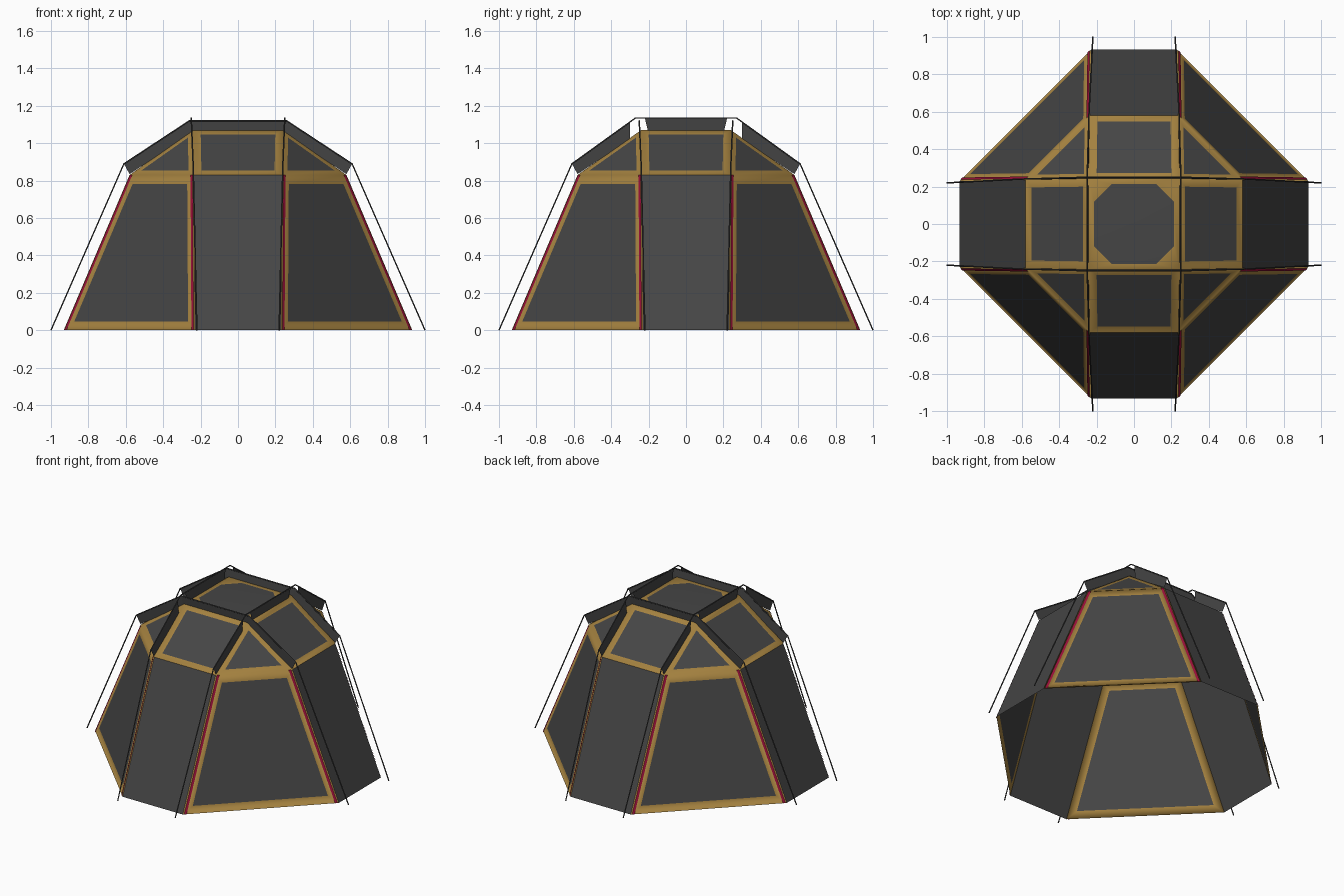
import bpy, bmesh, math
from mathutils import Vector

if "Cube" in bpy.data.objects:
    bpy.data.objects.remove(bpy.data.objects["Cube"])


def material(name, rgb):
    m = bpy.data.materials.new(name)
    m.diffuse_color = (*rgb, 1)
    m.use_nodes = True
    m.node_tree.nodes["Principled BSDF"].inputs["Base Color"].default_value = m.diffuse_color
    return m


GOLD = material("gold_fabric", (0.37, 0.22, 0.05))
DARK = material("dark_fabric", (0.06, 0.06, 0.06))
RED = material("red_zip", (0.32, 0.005, 0.04))
POLE = material("pole_grey", (0.05, 0.05, 0.05))


def add_object(name, data, mat):
    ob = bpy.data.objects.new(name, data)
    data.materials.append(mat)
    bpy.context.collection.objects.link(ob)
    return ob


def quads_object(name, quads, mat):
    me = bpy.data.meshes.new(name)
    verts = [tuple(p) for q in quads for p in q]
    me.from_pydata(verts, [], [tuple(range(i, i + 4)) for i in range(0, len(verts), 4)])
    return add_object(name, me, mat)


def octagon(a, r, z):
    xy = [(a, -r), (r, -a), (r, a), (a, r), (-a, r), (-r, a), (-r, -a), (-a, -r)]
    return [Vector((x, y, z)) for x, y in xy]


# Tent shell: ground ring, eave ring, square roof top, octagonal skylight
base = octagon(0.23, 0.932, 0)
eave = octagon(0.235, 0.58, 0.83)
c, top_z = 0.24, 1.07
corner = [Vector((x, y, top_z)) for x, y in ((c, -c), (c, c), (-c, c), (-c, -c))]

bm = bmesh.new()
vb, ve, vc, vo = [[bm.verts.new(p) for p in ring]
                  for ring in (base, eave, corner, octagon(0.12, 0.213, top_z))]
panels = {0.057: [], 0.05: [], 0.04: [], 0.033: []}
for i in range(8):
    j, k = (i + 1) % 8, i // 2
    wall = bm.faces.new((vb[i], vb[j], ve[j], ve[i]))
    if i % 2:
        panels[0.057].append(wall)
        nk = (k + 1) % 4
        panels[0.04].append(bm.faces.new((ve[i], ve[j], vc[nk], vc[k])))
        bm.faces.new((vc[k], vc[nk], vo[j], vo[i]))
    else:
        panels[0.05].append(wall)
        panels[0.033].append(bm.faces.new((ve[i], ve[j], vc[k])))
        bm.faces.new((vc[k], vo[j], vo[i]))
skylight = bm.faces.new(vo)

# Dark windows are the inset middles of the panels
windows = [f for group in panels.values() for f in group]
for width, group in panels.items():
    bmesh.ops.inset_individual(bm, faces=group, thickness=width, use_even_offset=True)
for f in bm.faces:
    f.smooth = True
for f in windows:
    f.material_index = 1
dome = bmesh.ops.poke(bm, faces=[skylight])
for v in dome["verts"]:
    v.co.z += 0.01
for f in dome["faces"]:
    f.material_index = 1
    f.smooth = True

for name, keep, mat in (("tent_frame_fabric", 0, GOLD), ("tent_window_panels", 1, DARK)):
    part = bm.copy()
    bmesh.ops.delete(part, geom=[f for f in part.faces if f.material_index != keep],
                     context='FACES')
    for f in part.faces:
        f.material_index = 0
    me = bpy.data.meshes.new(name)
    part.to_mesh(me)
    part.free()
    add_object(name, me, mat)
bm.free()

# Red zips down both edges of each diagonal wall
zips = []
for i in range(0, 8, 2):
    for a, b in ((i, i + 1), (i + 1, i)):
        d = (base[b] - base[a]).normalized()
        n = (base[i + 1] - base[i]).cross(eave[i] - base[i]).normalized() * 0.003
        zips.append([base[a] + d * 0.008 + n, base[a] + d * 0.024 + n,
                     eave[a] + d * 0.024 + n, eave[a] + d * 0.008 + n])
quads_object("zips", zips, RED)


# Four pole arches with fabric fins joining them to the roof
def arch(axis, side, knee, height):
    def at(s, t, z):
        return (s, t * side, z) if axis == "x" else (t * side, s, z)

    half = [(1.0, 0.22, 0), (0.61, 0.24, 0.89), (knee, 0.25, height)]
    path = half + [(-s, t, z) for s, t, z in reversed(half)]
    cu = bpy.data.curves.new("pole_arch_" + axis, 'CURVE')
    cu.dimensions = '3D'
    cu.bevel_depth = 0.004
    cu.bevel_resolution = 1
    cu.use_fill_caps = True
    sp = cu.splines.new('POLY')
    sp.points.add(len(path) - 1)
    for p, q in zip(sp.points, path):
        p.co = (*at(*q), 1)
    add_object("pole_arch_" + axis, cu, POLE)

    # The y arches leave an opening where the arches cross
    if axis == "x":
        end_top, end_low, mid_top, mid_low = (knee, height), (0.25, 1.05), knee, 0.25
    else:
        end_top, end_low, mid_top, mid_low = (0.30, 1.115), (0.30, 1.02), 0.22, 0.20
    fins = [[at(-mid_low, 0.242, 1.05), at(mid_low, 0.242, 1.05),
             at(mid_top, 0.25, height), at(-mid_top, 0.25, height)]]
    for m in (1, -1):
        fins.append([at(m * 0.58, 0.237, 0.835), at(m * 0.61, 0.24, 0.89),
                     at(m * end_top[0], 0.25, end_top[1]),
                     at(m * end_low[0], 0.242, end_low[1])])
    quads_object("roof_fin_" + axis, fins, DARK)


for side in (1, -1):
    arch("x", side, 0.26, 1.12)
    arch("y", side, 0.27, 1.135)
